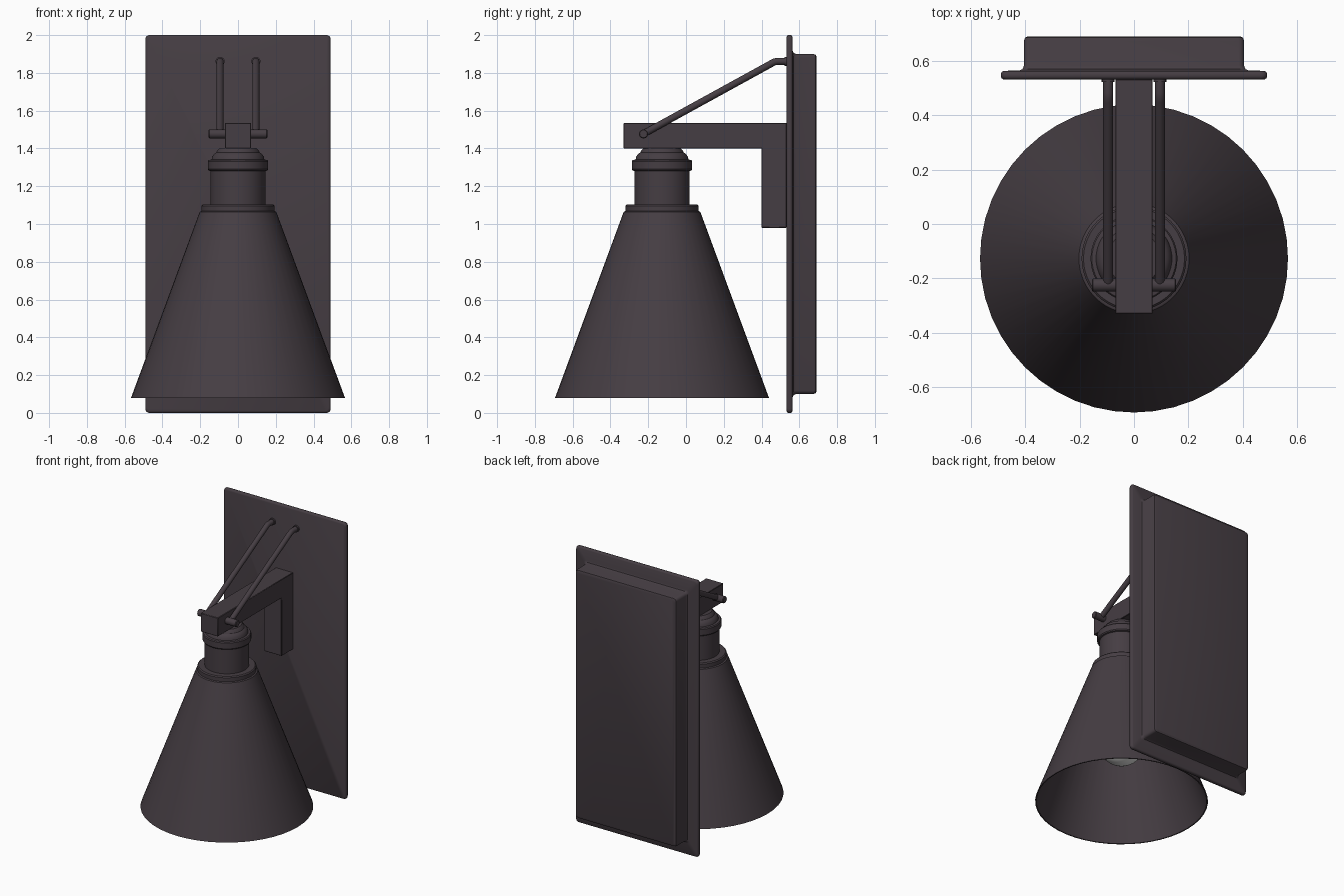
import bpy, bmesh, math

if "Cube" in bpy.data.objects:
    bpy.data.objects.remove(bpy.data.objects["Cube"])

AXIS_Y = -0.127  # y of the lamp's vertical axis


def material(name, rgb):
    m = bpy.data.materials.new(name)
    m.diffuse_color = (*rgb, 1)
    m.use_nodes = True
    m.node_tree.nodes["Principled BSDF"].inputs["Base Color"].default_value = m.diffuse_color
    return m


BRONZE = material("dark_bronze", (0.060, 0.047, 0.056))
GLASS = material("pale_bulb_glass", (0.75, 0.75, 0.74))


def finish(name, bm, mat, angle=35):
    bmesh.ops.recalc_face_normals(bm, faces=bm.faces)
    me = bpy.data.meshes.new(name)
    bm.to_mesh(me)
    bm.free()
    me.materials.append(mat)
    ob = bpy.data.objects.new(name, me)
    bpy.context.collection.objects.link(ob)
    bpy.ops.object.select_all(action='DESELECT')
    ob.select_set(True)
    bpy.context.view_layer.objects.active = ob
    bpy.ops.object.shade_smooth_by_angle(angle=math.radians(angle))
    return ob


def loft(bm, rings, closed=False):
    """Skin equal-sized rings of points; cap the ends unless closed."""
    vs = [[bm.verts.new(p) for p in r] for r in rings]
    n = len(vs[0])
    pairs = list(zip(vs, vs[1:])) + ([(vs[-1], vs[0])] if closed else [])
    for a, b in pairs:
        for i in range(n):
            j = (i + 1) % n
            bm.faces.new((a[i], a[j], b[j], b[i]))
    if not closed:
        bm.faces.new(vs[0])
        bm.faces.new(vs[-1])


def lathe(name, profile, mat, sides=48, closed=False, angle=35):
    bm = bmesh.new()
    loft(bm, [[(r * math.cos(2 * math.pi * i / sides),
                AXIS_Y + r * math.sin(2 * math.pi * i / sides), z)
               for i in range(sides)] for r, z in profile], closed)
    return finish(name, bm, mat, angle)


def tube(name, points, radius, sides=16):
    """Round rod lying in a y-z plane, with mitred bends."""
    bm = bmesh.new()
    rings = []
    for k, (x, y, z) in enumerate(points):
        _, y0, z0 = points[max(k - 1, 0)]
        _, y1, z1 = points[min(k + 1, len(points) - 1)]
        d = math.hypot(y1 - y0, z1 - z0)
        ny, nz = -(z1 - z0) / d, (y1 - y0) / d
        rings.append([(x + radius * math.cos(t), y + ny * radius * math.sin(t),
                       z + nz * radius * math.sin(t))
                      for t in (2 * math.pi * i / sides for i in range(sides))])
    loft(bm, rings)
    return finish(name, bm, BRONZE)


def rounded_rect(hx, hz, y, rad=0.02, steps=4):
    pts = []
    for q, (sx, sz) in enumerate([(1, 1), (-1, 1), (-1, -1), (1, -1)]):
        for s in range(steps + 1):
            t = math.pi / 2 * (q + s / steps)
            pts.append((sx * (hx - rad) + rad * math.cos(t), y,
                        1 + sz * (hz - rad) + rad * math.sin(t)))
    return pts


# Wall plate with the raised box behind it, blended by a small fillet
layers = [(0.480, 0.990, 0.532), (0.487, 0.997, 0.536), (0.490, 1.0, 0.543),
          (0.490, 1.0, 0.553), (0.487, 0.997, 0.560), (0.480, 0.990, 0.564),
          (0.422, 0.917, 0.565), (0.411, 0.906, 0.570), (0.405, 0.900, 0.583),
          (0.405, 0.900, 0.675), (0.401, 0.896, 0.686), (0.390, 0.885, 0.691)]
bm = bmesh.new()
loft(bm, [rounded_rect(hx, hz, y) for hx, hz, y in layers])
finish("wall_plate", bm, BRONZE, 40)

# L-shaped square arm
outline = [(-0.33, 1.40), (-0.33, 1.535), (0.533, 1.535), (0.533, 0.98), (0.40, 0.98), (0.40, 1.40)]
bm = bmesh.new()
loft(bm, [[(x, y, z) for y, z in outline] for x in (-0.069, 0.069)])
arm = finish("bracket_arm", bm, BRONZE, 30)
bev = arm.modifiers.new("soft_edges", 'BEVEL')
bev.width, bev.segments = 0.003, 1

# Cross pin through the arm
bm = bmesh.new()
loft(bm, [[(x, -0.225 + r * math.cos(2 * math.pi * i / 24), 1.477 + r * math.sin(2 * math.pi * i / 24))
           for i in range(24)]
          for x, r in ((-0.155, 0.020), (-0.151, 0.024), (0.151, 0.024), (0.155, 0.020))])
finish("cross_pin", bm, BRONZE)

# Pair of stay rods with wall collars
for side, x in (("left", -0.095), ("right", 0.095)):
    tube(side + "_stay_rod", [(x, -0.235, 1.472), (x, 0.455, 1.851), (x, 0.468, 1.858),
                              (x, 0.483, 1.861), (x, 0.535, 1.861)], 0.0185)
    tube(side + "_rod_collar", [(x, 0.522, 1.861), (x, 0.536, 1.861)], 0.024)

# Open conical shade with a thin wall and a closed top
lathe("shade", [(0.567, 0.078), (0.203, 1.064), (0.196, 1.068), (0.05, 1.068),
                (0.05, 1.058), (0.193, 1.058), (0.559, 0.078)], BRONZE, closed=True)

# Flange, neck and stepped cap above the shade
lathe("socket_cup", [(0.186, 1.062), (0.193, 1.068), (0.193, 1.096), (0.186, 1.103),
                     (0.146, 1.103), (0.146, 1.280), (0.155, 1.283), (0.160, 1.290),
                     (0.160, 1.332), (0.155, 1.339), (0.140, 1.341), (0.136, 1.358),
                     (0.124, 1.374), (0.115, 1.378), (0.108, 1.392), (0.098, 1.402)], BRONZE)

# Lamp holder and bulb inside the shade
lathe("lamp_holder", [(0.085, 0.90), (0.09, 0.905), (0.09, 1.065)], BRONZE, 32)
bulb = [(0.155 * math.sin(t), 0.52 - 0.155 * math.cos(t))
        for t in (math.radians(4 + 9 * i) for i in range(13))]
bulb += [(0.125, 0.64), (0.095, 0.72), (0.075, 0.80), (0.07, 0.92)]
lathe("bulb", bulb, GLASS, 32, angle=60)
